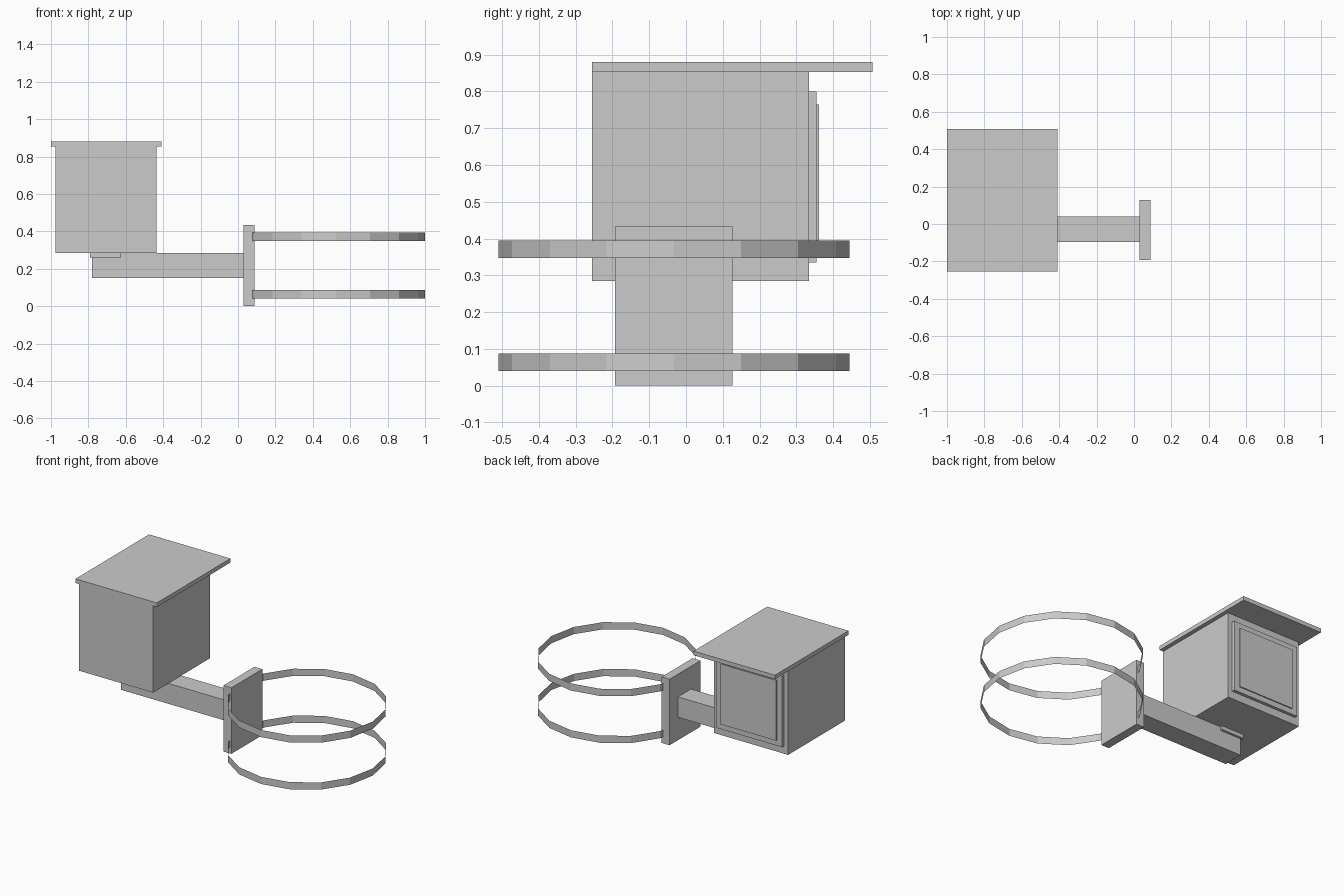
import bpy
from mathutils import Vector

cube = bpy.data.objects.get("Cube")
if cube:
    bpy.data.objects.remove(cube, do_unlink=True)

grey = bpy.data.materials.new("plain_grey")
grey.use_nodes = True
colour = (0.6, 0.6, 0.6, 1)
grey.diffuse_color = colour
grey.node_tree.nodes["Principled BSDF"].inputs["Base Color"].default_value = colour


def finish(name):
    obj = bpy.context.object
    obj.name = name
    obj.data.materials.append(grey)
    return obj


def box(name, low, high):
    """Axis-aligned box between two opposite corners."""
    low, high = Vector(low), Vector(high)
    bpy.ops.mesh.primitive_cube_add(size=1, location=(low + high) / 2)
    obj = finish(name)
    obj.scale = high - low
    bpy.ops.object.transform_apply(location=False, rotation=False, scale=True)
    return obj


def band(name, z):
    """Open sixteen-sided strap ring with no thickness."""
    bpy.ops.mesh.primitive_cylinder_add(
        vertices=16, radius=0.477, depth=0.047,
        end_fill_type='NOTHING', location=(0.523, -0.033, z))
    return finish(name)


# Housing with overhanging roof
box("housing", (-0.975, -0.255, 0.285), (-0.437, 0.335, 0.853))
box("roof", (-1.0, -0.255, 0.853), (-0.41, 0.507, 0.88))

# Stepped door on the back
box("door_frame", (-0.945, 0.335, 0.335), (-0.467, 0.355, 0.8))
box("door_panel", (-0.907, 0.355, 0.37), (-0.505, 0.362, 0.765))

# Support arm, its pad and the mounting plate
box("arm_pad", (-0.79, -0.11, 0.26), (-0.625, 0.055, 0.285))
box("support_arm", (-0.78, -0.095, 0.15), (0.03, 0.04, 0.284))
box("mounting_plate", (0.03, -0.193, 0), (0.087, 0.127, 0.433))

# Two strap rings
band("lower_strap", 0.064)
band("upper_strap", 0.371)
